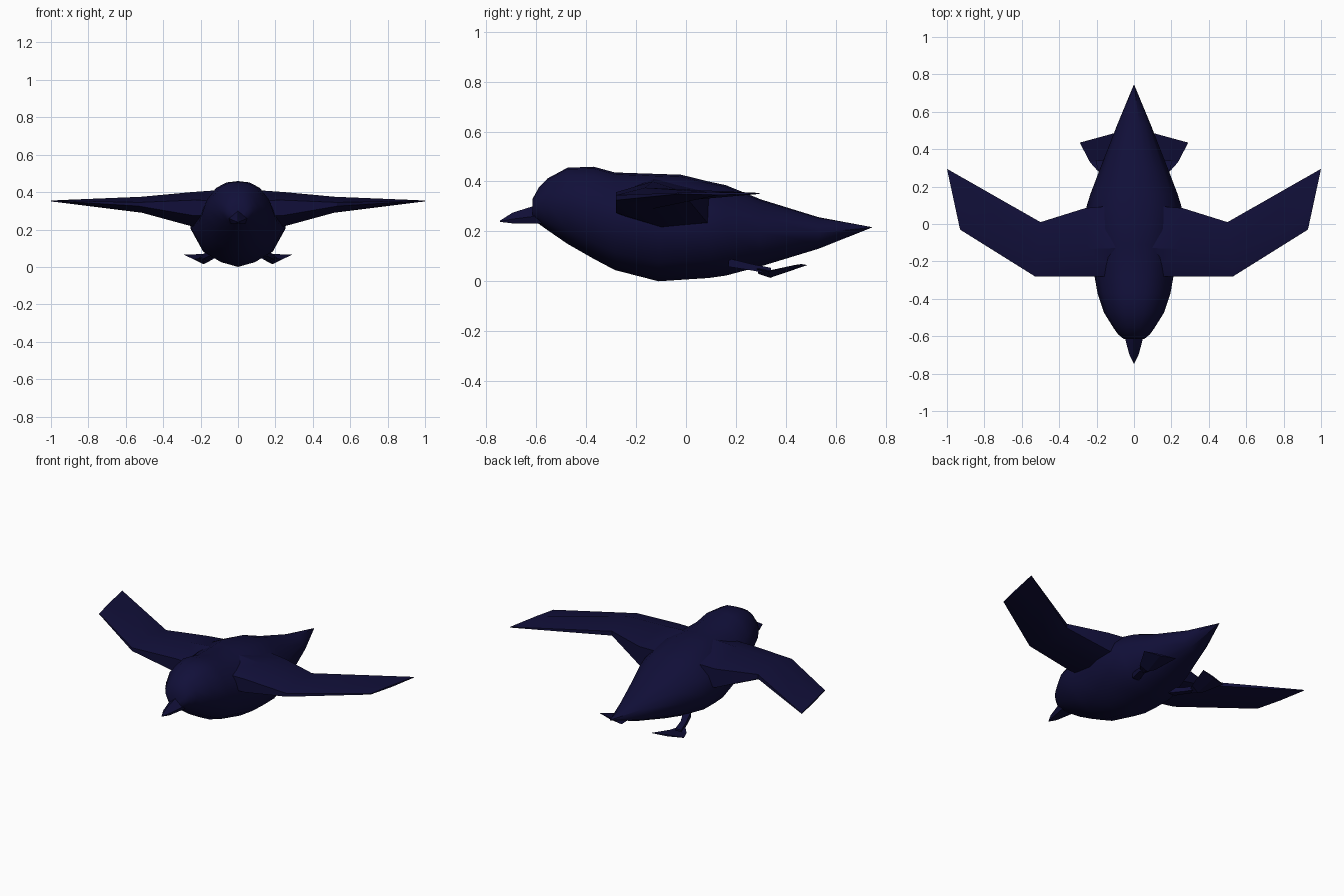
import bpy, math

if "Cube" in bpy.data.objects:
    bpy.data.objects.remove(bpy.data.objects["Cube"])

navy = bpy.data.materials.new("dark navy")
navy.diffuse_color = (0.0055, 0.0048, 0.041, 1)
navy.use_nodes = True
navy.node_tree.nodes["Principled BSDF"].inputs["Base Color"].default_value = navy.diffuse_color


def loft(name, rings, smooth=60, mirror=False):
    """Skin a list of equal-length closed rings and cap both ends."""
    n = len(rings[0])
    verts = [p for r in rings for p in r]
    faces = [(i * n + j, i * n + (j + 1) % n, (i + 1) * n + (j + 1) % n, (i + 1) * n + j)
             for i in range(len(rings) - 1) for j in range(n)]
    faces += [tuple(range(n)), tuple(range(len(verts) - n, len(verts)))]
    me = bpy.data.meshes.new(name)
    me.from_pydata(verts, [], faces)
    me.materials.append(navy)
    ob = bpy.data.objects.new(name, me)
    bpy.context.collection.objects.link(ob)
    bpy.ops.object.select_all(action='DESELECT')
    ob.select_set(True)
    bpy.context.view_layer.objects.active = ob
    # consistent outward normals
    bpy.ops.object.mode_set(mode='EDIT')
    bpy.ops.mesh.select_all(action='SELECT')
    bpy.ops.mesh.remove_doubles(threshold=0.0005)
    bpy.ops.mesh.normals_make_consistent(inside=False)
    bpy.ops.object.mode_set(mode='OBJECT')
    if smooth:
        bpy.ops.object.shade_smooth_by_angle(angle=math.radians(smooth))
    if mirror:
        ob.modifiers.new("mirror", 'MIRROR')
    return ob


# body: half cross-section as fractions of width and height
half = [(0, 1), (.32, .98), (.6, .9), (.85, .73), (1, .5), (.73, .18), (.38, .06), (0, 0)]
section = half + [(-x, z) for x, z in half[-2:0:-1]]
# y, top z, bottom z, half width
stations = [(-.615, .33, .245, .055), (-.59, .375, .23, .085), (-.555, .412, .205, .11),
            (-.475, .455, .15, .16), (-.37, .459, .09, .195), (-.285, .436, .045, .21),
            (-.11, .43, .0, .24), (-.02, .427, .006, .255), (.09, .40, .013, .255),
            (.16, .385, .023, .233), (.30, .328, .06, .18), (.53, .257, .13, .09),
            (.745, .217, .215, .001)]
loft("body", [[(x * w, y, b + z * (t - b)) for x, z in section] for y, t, b, w in stations])


# beak: short hooked wedge
def beak_ring(y, top, bottom, w):
    return [(0, y, top), (w, y, bottom + (top - bottom) * .4), (w * .7, y, bottom),
            (-w * .7, y, bottom), (-w, y, bottom + (top - bottom) * .4)]


loft("beak", [beak_ring(-.56, .32, .232, .06), beak_ring(-.615, .30, .232, .047),
              beak_ring(-.695, .275, .232, .026), beak_ring(-.745, .243, .238, .002)], 40)


# wings: thick at the root, thin at the tip
def wing_ring(x_front, x_back, y0, y1, low, front_low, front_top, top, back_top, back_low):
    def pt(f, z):
        return (x_front + (x_back - x_front) * f, y0 + (y1 - y0) * f, z)
    return [pt(0, front_low), pt(0, front_top), pt(.4, top), pt(1, back_top),
            pt(1, back_low), pt(.5, low)]


loft("wing", [wing_ring(.08, .08, -.28, .10, .20, .27, .355, .412, .36, .23),
              wing_ring(.24, .26, -.28, .085, .218, .275, .357, .40, .35, .235),
              wing_ring(.53, .50, -.28, .01, .29, .325, .345, .375, .352, .325),
              wing_ring(.93, 1, -.03, .295, .346, .35, .355, .357, .354, .35)], 30, True)


# legs: thin struts leaving the belly towards the tail
def strut(x, y, z, r):
    return [(x - r, y, z - r * .7), (x + r, y, z - r * .7), (x + r, y, z + r * .7), (x - r, y, z + r * .7)]


loft("leg", [strut(.13, .17, .075, .024), strut(.17, .27, .055, .018),
             strut(.185, .34, .04, .02)], 0, True)


# webbed feet: flat fans spreading backwards
def foot_ring(xi, yi, xo, yo, top, bottom):
    xm, ym = (xi + xo) / 2, (yi + yo) / 2
    return [(xi, yi, top), (xm, ym, top + .004), (xo, yo, top), (xm, ym, bottom)]


loft("foot", [foot_ring(.165, .295, .195, .285, .05, .03),
              foot_ring(.135, .345, .235, .33, .04, .014),
              foot_ring(.10, .487, .29, .435, .065, .059)], 0, True)
